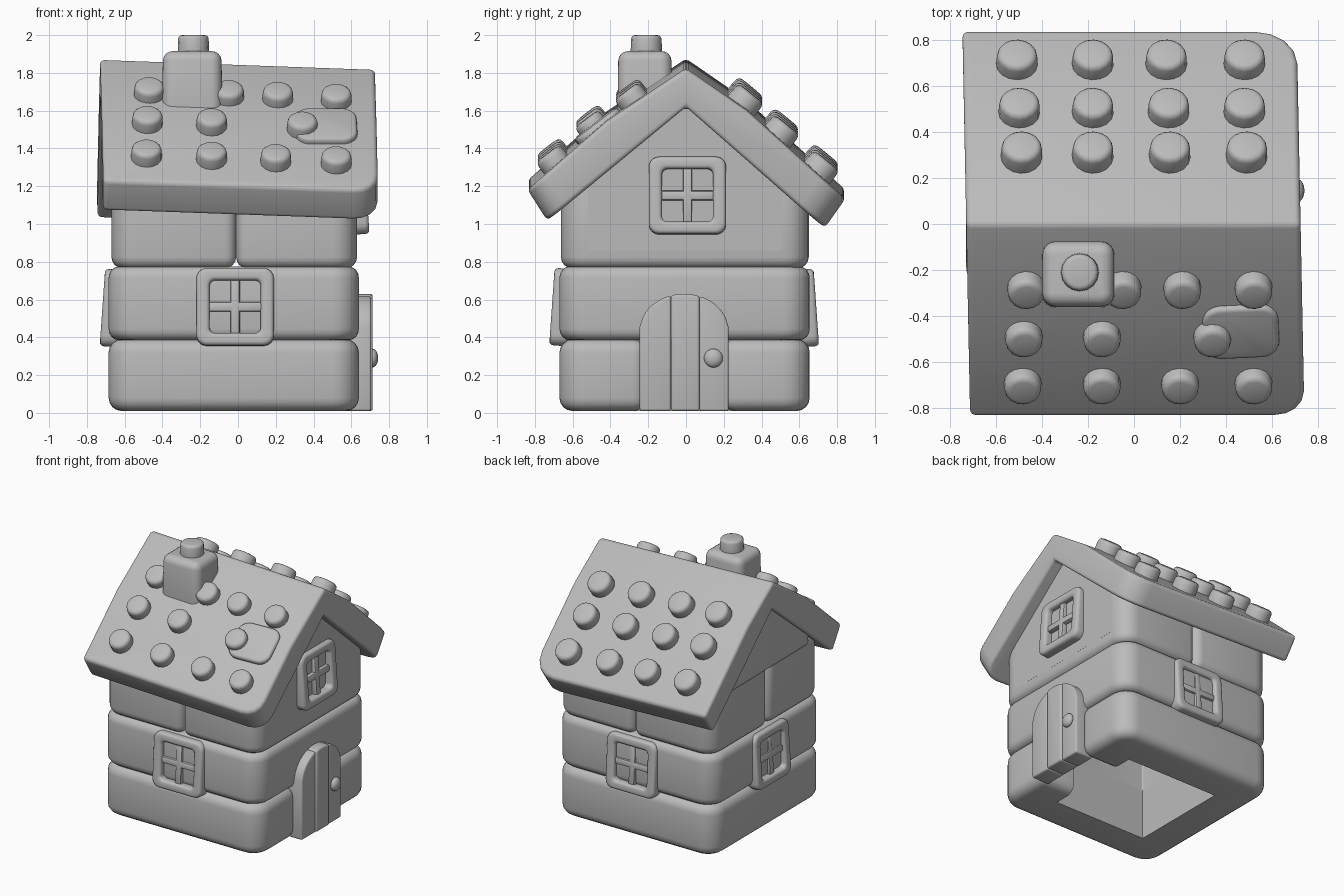
import bpy, bmesh, math
from mathutils import Matrix, Vector

if "Cube" in bpy.data.objects:
    bpy.data.objects.remove(bpy.data.objects["Cube"])

stone = bpy.data.materials.new("plain_grey")
stone.diffuse_color = (0.5, 0.5, 0.5, 1)
stone.use_nodes = True
stone.node_tree.nodes["Principled BSDF"].inputs["Base Color"].default_value = stone.diffuse_color


def make(name, bm, bevel=0.0, seg=4, crisp=None):
    """Bevelled, smooth-shaded object; edges with both ends in crisp stay sharp."""
    bmesh.ops.recalc_face_normals(bm, faces=bm.faces)
    weight = bm.edges.layers.float.new("bevel_weight_edge")
    for e in bm.edges:
        if e.calc_face_angle(0) > math.radians(35):
            inside = crisp and all(crisp(v.co) for v in e.verts)
            e[weight] = 0.0 if inside else 1.0
    me = bpy.data.meshes.new(name)
    bm.to_mesh(me)
    bm.free()
    me.materials.append(stone)
    ob = bpy.data.objects.new(name, me)
    bpy.context.collection.objects.link(ob)
    if bevel:
        m = ob.modifiers.new("bevel", 'BEVEL')
        m.width, m.segments, m.limit_method = bevel, seg, 'WEIGHT'
    bpy.ops.object.select_all(action='DESELECT')
    ob.select_set(True)
    bpy.context.view_layer.objects.active = ob
    bpy.ops.object.convert(target='MESH')
    bpy.ops.object.shade_smooth_by_angle(angle=math.radians(40))
    return ob


def prism(pts, lo, hi, axis):
    """Extrude a 2D outline: (x, y) along z, or (y, z) along x."""
    bm = bmesh.new()
    put = (lambda a, b, c: (a, b, c)) if axis == 'z' else (lambda a, b, c: (c, a, b))
    v0 = [bm.verts.new(put(a, b, lo)) for a, b in pts]
    v1 = [bm.verts.new(put(a, b, hi)) for a, b in pts]
    bm.faces.new(v0)
    bm.faces.new(v1)
    n = len(pts)
    for i in range(n):
        j = (i + 1) % n
        bm.faces.new((v0[i], v0[j], v1[j], v1[i]))
    return bm


def rounded(x0, x1, y0, y1, r, n=7):
    pts = []
    for k, (cx, cy) in enumerate(((x1 - r, y1 - r), (x0 + r, y1 - r),
                                  (x0 + r, y0 + r), (x1 - r, y0 + r))):
        for i in range(n):
            a = math.pi / 2 * (k + i / (n - 1))
            pts.append((cx + r * math.cos(a), cy + r * math.sin(a)))
    return pts


def ring(outer, inner, lo, hi):
    """Closed frame between two outlines with equal point counts, along z."""
    bm = bmesh.new()
    loops = [[bm.verts.new((x, y, z)) for x, y in o]
             for o, z in ((outer, lo), (outer, hi), (inner, hi), (inner, lo))]
    n = len(outer)
    for k in range(4):
        a, b = loops[k], loops[(k + 1) % 4]
        for i in range(n):
            j = (i + 1) % n
            bm.faces.new((a[i], a[j], b[j], b[i]))
    return bm


def box(sx, sy, sz, mat):
    bm = bmesh.new()
    bmesh.ops.create_cube(bm, size=1, matrix=mat @ Matrix.Diagonal((sx, sy, sz, 1)))
    return bm


# Wall outlines: corner arcs come in the order ++, -+, --, +-
X0, X1, Y0, Y1, T, N = -0.685, 0.64, -0.67, 0.655, 0.28, 7


def corners(x0, x1, y0, y1, r):
    p = rounded(x0, x1, y0, y1, r, N)
    return [p[k * N:(k + 1) * N] for k in range(4)]


def indoors(co):
    return -0.41 < co.x < 0.37 and -0.40 < co.y < 0.39


# Lower course with a doorway gap, and full second course
pp, mp, mm, pm = corners(X0, X1, Y0, Y1, 0.14)
make("lower_wall", prism(
    [(X1, 0.19)] + pp + mp + mm + pm + [
        (X1, -0.21), (X1 - T, -0.21), (X1 - T, Y0 + T), (X0 + T, Y0 + T),
        (X0 + T, Y1 - T), (X1 - T, Y1 - T), (X1 - T, 0.19)], 0.01, 0.39, 'z'),
    0.07, 4, indoors)
make("middle_wall", ring(rounded(X0, X1, Y0, Y1, 0.14),
                         rounded(X0 + T, X1 - T, Y0 + T, Y1 - T, 0.01),
                         0.385, 0.775), 0.06, 4, indoors)

# Upper course: a U-shaped right block and two left corner blocks
pp, mp, mm, pm = corners(-0.67, 0.63, -0.662, 0.65, 0.13)
xi, xo, yi, yo, lo, hi = -0.40, 0.36, -0.39, 0.38, 0.765, 1.24
make("upper_wall_right", prism(
    pp + [(-0.01, 0.65), (-0.01, yo), (xo, yo), (xo, yi), (-0.01, yi), (-0.01, -0.662)]
    + pm, lo, hi, 'z'), 0.06)
make("upper_wall_back_left", prism(
    [(-0.01, 0.65)] + mp + [(-0.67, -0.03), (xi, -0.03), (xi, yo), (-0.01, yo)],
    lo, hi + 0.02, 'z'), 0.06)
make("upper_wall_front_left", prism(
    mm + [(-0.01, -0.662), (-0.01, yi), (xi, yi), (xi, -0.03), (-0.67, -0.03)],
    lo, hi + 0.02, 'z'), 0.06)

# Gable panels under the roof
make("gable_right", prism([(-0.52, 0.86), (0.51, 0.86), (0.51, 1.27), (0, 1.72),
                           (-0.52, 1.27)], 0.36, 0.6304, 'x'))
make("gable_left", prism([(-0.5, 1.2), (0.5, 1.19), (0.5, 1.3), (0, 1.72),
                          (-0.5, 1.3)], -0.685, -0.4, 'x'), 0.03)

# Slightly skewed roof: a gently bulging chevron sheared along its length
BULGE, MF, MB = 0.042, 0.42, 0.32
skew = Matrix(((1, -0.02, 0, 0), (0, 1, 0, 0), (-0.036, 0, 1, 0), (0, 0, 0, 1)))
bm = prism([(-0.84, 1.205), (-0.735, 1.04), (0, 1.645), (0.735, 1.0), (0.845, 1.155),
            (MB, 1.85 - 0.82 * MB + BULGE), (0, 1.85), (-MF, 1.85 - 0.765 * MF + BULGE)],
           -0.73, 0.725, 'x')
for sx, sy, r in ((1, 1, 0.18), (1, -1, 0.13), (-1, 1, 0.13), (-1, -1, 0.1)):
    ends = [e for e in bm.edges if all(v.co.y * sy > 0.7 and v.co.x * sx > 0.7
                                       for v in e.verts)]
    bmesh.ops.bevel(bm, geom=ends, offset=r, segments=4, profile=0.5, affect='EDGES')
bm.transform(skew)
make("roof", bm, 0.075, 5)


def on_roof(x, y):
    """Matrix on the roof surface with local z along its normal."""
    s, m = (0.765, MF) if y < 0 else (0.82, MB)
    a = abs(y)
    n = Vector((0.036, math.copysign(s, y), 1)).normalized()
    bump = a / m if a < m else 1 - (a - m) / (0.84 - m)
    z = 1.85 - s * a - 0.036 * x + BULGE * bump
    return Matrix.Translation((x, y, z)) @ n.to_track_quat('Z', 'Y').to_matrix().to_4x4()


# Round roof studs
rows = [(-0.275, (-0.47, -0.05, 0.21, 0.52)), (-0.485, (-0.48, -0.14, 0.34)),
        (-0.69, (-0.485, -0.14, 0.2, 0.52)),
        (0.295, (-0.49, -0.18, 0.155, 0.49)), (0.485, (-0.5, -0.18, 0.15, 0.48)),
        (0.695, (-0.51, -0.18, 0.14, 0.48))]
for y, xs in rows:
    r, h = (0.082, 0.07) if y < 0 else (0.09, 0.08)
    for x in xs:
        bm = bmesh.new()
        bmesh.ops.create_cone(bm, cap_ends=True, segments=16, radius1=r * 1.03,
                              radius2=r * 0.96, depth=h + 0.06,
                              matrix=on_roof(x, y) @ Matrix.Translation((0, 0, h / 2 - 0.03)))
        make("roof_stud", bm, 0.025, 3)

# Raised patch beside one stud
bm = prism(rounded(-0.165, 0.165, -0.14, 0.14, 0.08), -0.05, 0.025, 'z')
bm.transform(on_roof(0.465, -0.465))
make("roof_patch", bm, 0.02, 3)

# Chimney and pot
bm = prism(rounded(-0.405, -0.08, -0.365, -0.07, 0.06), 1.5, 1.915, 'z')
for v in bm.verts:
    if v.co.z > 1.7:
        v.co.x = -0.24 + (v.co.x + 0.24) * 0.95
        v.co.y = -0.22 + (v.co.y + 0.22) * 0.95
make("chimney", bm, 0.05)
bm = bmesh.new()
bmesh.ops.create_cone(bm, cap_ends=True, segments=16, radius1=0.085, radius2=0.08,
                      depth=0.14, matrix=Matrix.Translation((-0.236, -0.21, 1.93)))
make("chimney_pot", bm, 0.02, 3)


def window(name, pos, turn):
    """Rounded frame with a cross bar, leaning back slightly."""
    mat = (Matrix.Translation(pos) @ Matrix.Rotation(turn, 4, 'Z')
           @ Matrix.Rotation(math.radians(86), 4, 'X'))
    bm = ring(rounded(-0.205, 0.205, -0.205, 0.205, 0.055),
              rounded(-0.135, 0.135, -0.14, 0.14, 0.03), -0.05, 0.05)
    bm.transform(mat)
    make(name + "_frame", bm, 0.022, 3)
    for sx, sy in ((0.05, 0.3), (0.3, 0.05)):
        make(name + "_bar", box(sx, sy, 0.06, mat), 0.012, 2)


window("front_window", (-0.015, -0.66, 0.56), 0)
window("back_window", (-0.015, 0.64, 0.555), math.pi)
window("left_window", (-0.668, -0.02, 0.555), -math.pi / 2)
window("gable_window", (0.632, 0.008, 1.15), math.pi / 2)


# Arched door from three planks
def arch(y):
    return 0.43 + 0.2 * math.sqrt(max(0, 1 - ((y + 0.01) / 0.237) ** 2))


for name, a, b, x in (("door_plank_left", -0.245, -0.08, 0.705),
                      ("door_plank_middle", -0.08, 0.072, 0.713),
                      ("door_plank_right", 0.072, 0.225, 0.705)):
    top = [(b + (a - b) * i / 10, arch(b + (a - b) * i / 10)) for i in range(11)]
    make(name, prism([(a, 0.01), (b, 0.01)] + top, 0.56, x, 'x'), 0.014, 3)

# Door knob
bm = bmesh.new()
bmesh.ops.create_uvsphere(bm, u_segments=16, v_segments=10, radius=0.05,
                          matrix=Matrix.Translation((0.712, 0.145, 0.29))
                          @ Matrix.Diagonal((0.6, 1, 1, 1)))
make("door_knob", bm)
